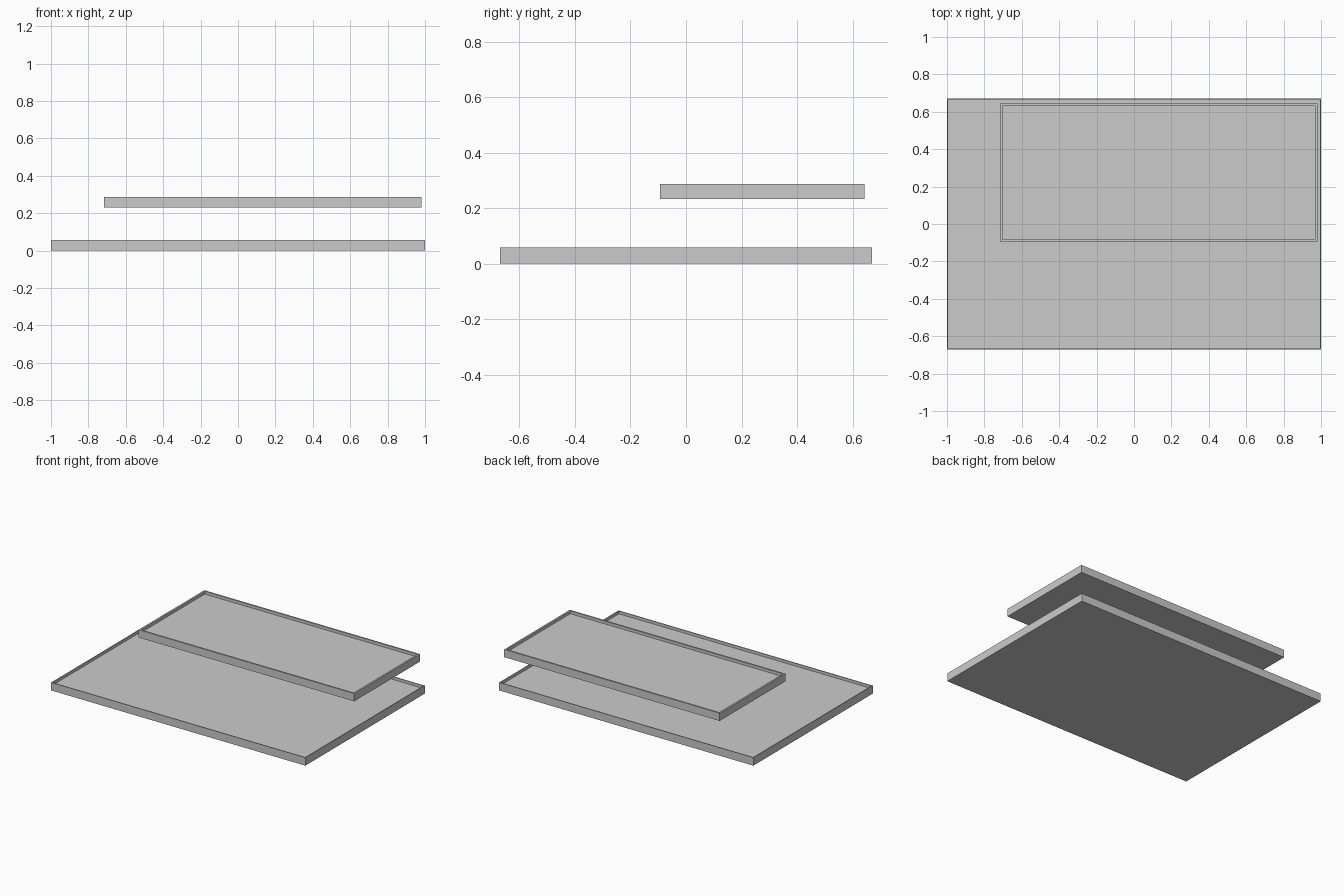
import bpy
import bmesh

if "Cube" in bpy.data.objects:
    bpy.data.objects.remove(bpy.data.objects["Cube"])


def tray(name, x0, x1, y0, y1, z0, z1, rim, depth):
    """Flat box with a thin raised rim around a shallow recessed top."""
    bm = bmesh.new()
    bmesh.ops.create_cube(bm, size=1)
    for v in bm.verts:
        v.co.x = x1 if v.co.x > 0 else x0
        v.co.y = y1 if v.co.y > 0 else y0
        v.co.z = z1 if v.co.z > 0 else z0
    bm.normal_update()
    top = max(bm.faces, key=lambda f: f.calc_center_median().z)
    # Rim, then sunken floor with vertical walls
    bmesh.ops.inset_region(bm, faces=[top], thickness=rim)
    floor = bmesh.ops.extrude_discrete_faces(bm, faces=[top])["faces"][0]
    for v in floor.verts:
        v.co.z -= depth
    bmesh.ops.recalc_face_normals(bm, faces=bm.faces)
    mesh = bpy.data.meshes.new(name)
    bm.to_mesh(mesh)
    bm.free()
    obj = bpy.data.objects.new(name, mesh)
    bpy.context.collection.objects.link(obj)
    return obj


# Large lower tray standing on the ground
tray("lower_tray", -1.0, 1.0, -0.671, 0.671, 0.0, 0.057, 0.009, 0.02)

# Smaller upper tray, floating towards the back right
tray("upper_tray", -0.716, 0.98, -0.094, 0.644, 0.232, 0.287, 0.017, 0.02)
